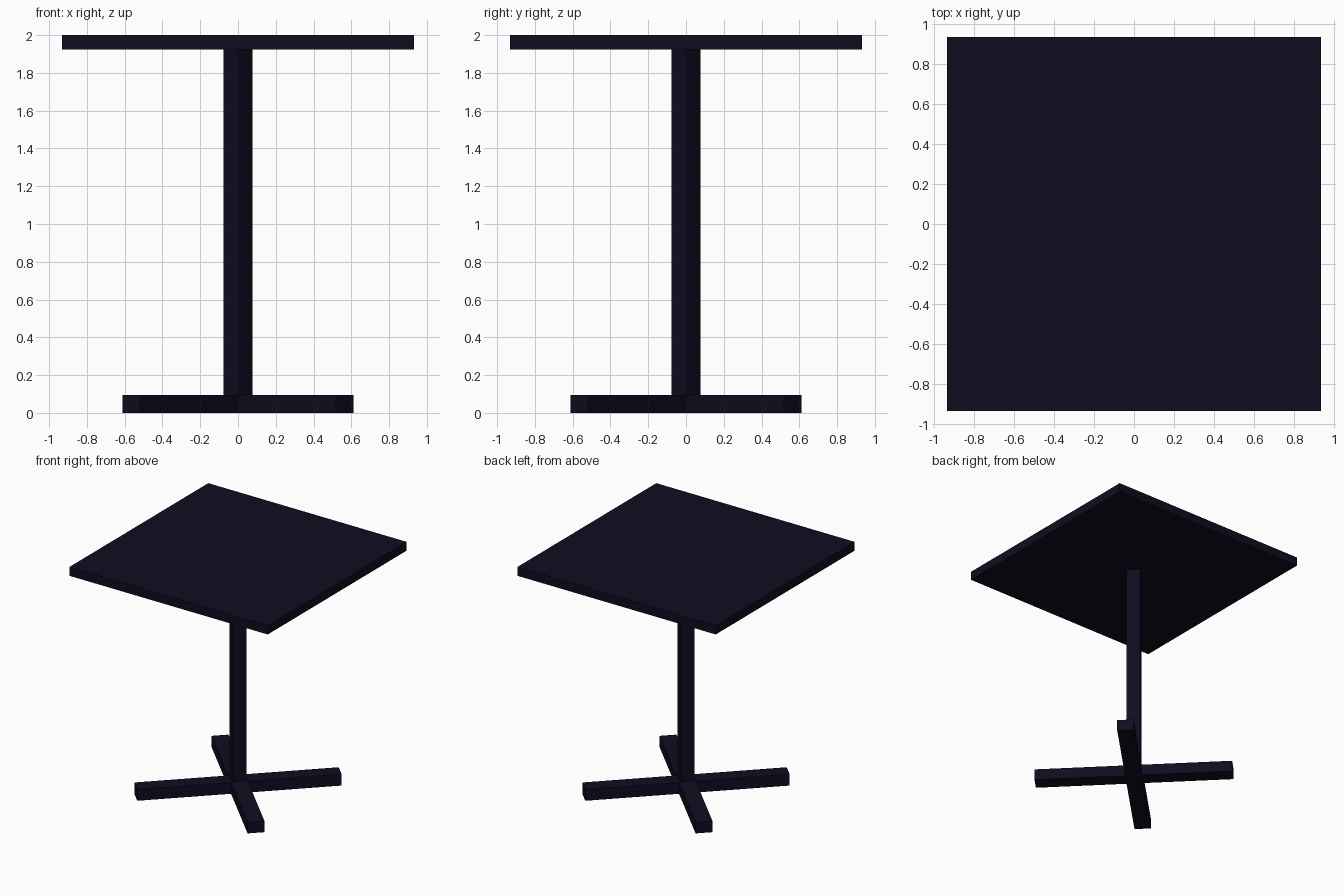
import bpy, bmesh, math
from mathutils import Matrix

cube = bpy.data.objects.get("Cube")
if cube:
    bpy.data.objects.remove(cube, do_unlink=True)

navy = bpy.data.materials.new("dark navy")
navy.use_nodes = True
colour = (0.004, 0.004, 0.0145, 1)
navy.diffuse_color = colour
navy.node_tree.nodes["Principled BSDF"].inputs["Base Color"].default_value = colour


def prism(name, outline, bottom, top, turn=0):
    """Extrude a flat outline from bottom to top, turned about z."""
    bm = bmesh.new()
    face = bm.faces.new([bm.verts.new((x, y, bottom)) for x, y in outline])
    grown = bmesh.ops.extrude_face_region(bm, geom=[face])["geom"]
    raised = [v for v in grown if isinstance(v, bmesh.types.BMVert)]
    bmesh.ops.translate(bm, verts=raised, vec=(0, 0, top - bottom))
    bm.transform(Matrix.Rotation(math.radians(turn), 4, "Z"))
    bmesh.ops.recalc_face_normals(bm, faces=bm.faces)
    mesh = bpy.data.meshes.new(name)
    bm.to_mesh(mesh)
    bm.free()
    mesh.materials.append(navy)
    obj = bpy.data.objects.new(name, mesh)
    bpy.context.collection.objects.link(obj)
    return obj


def square(half):
    return [(-half, -half), (half, -half), (half, half), (-half, half)]


def cross(reach, half):
    """Plus-shaped outline: the same three corners turned four times."""
    points = []
    for c, s in ((1, 0), (0, 1), (-1, 0), (0, -1)):
        for x, y in ((reach, -half), (reach, half), (half, half)):
            points.append((c * x - s * y, s * x + c * y))
    return points


# Square slab top
prism("table_top", square(0.933), 1.925, 2.0)
# Square post standing on its corner direction
prism("post", square(0.055), 0.095, 1.925, 45)
# Diagonal four-armed foot
prism("cross_base", cross(0.8, 0.066), 0, 0.095, 45)
